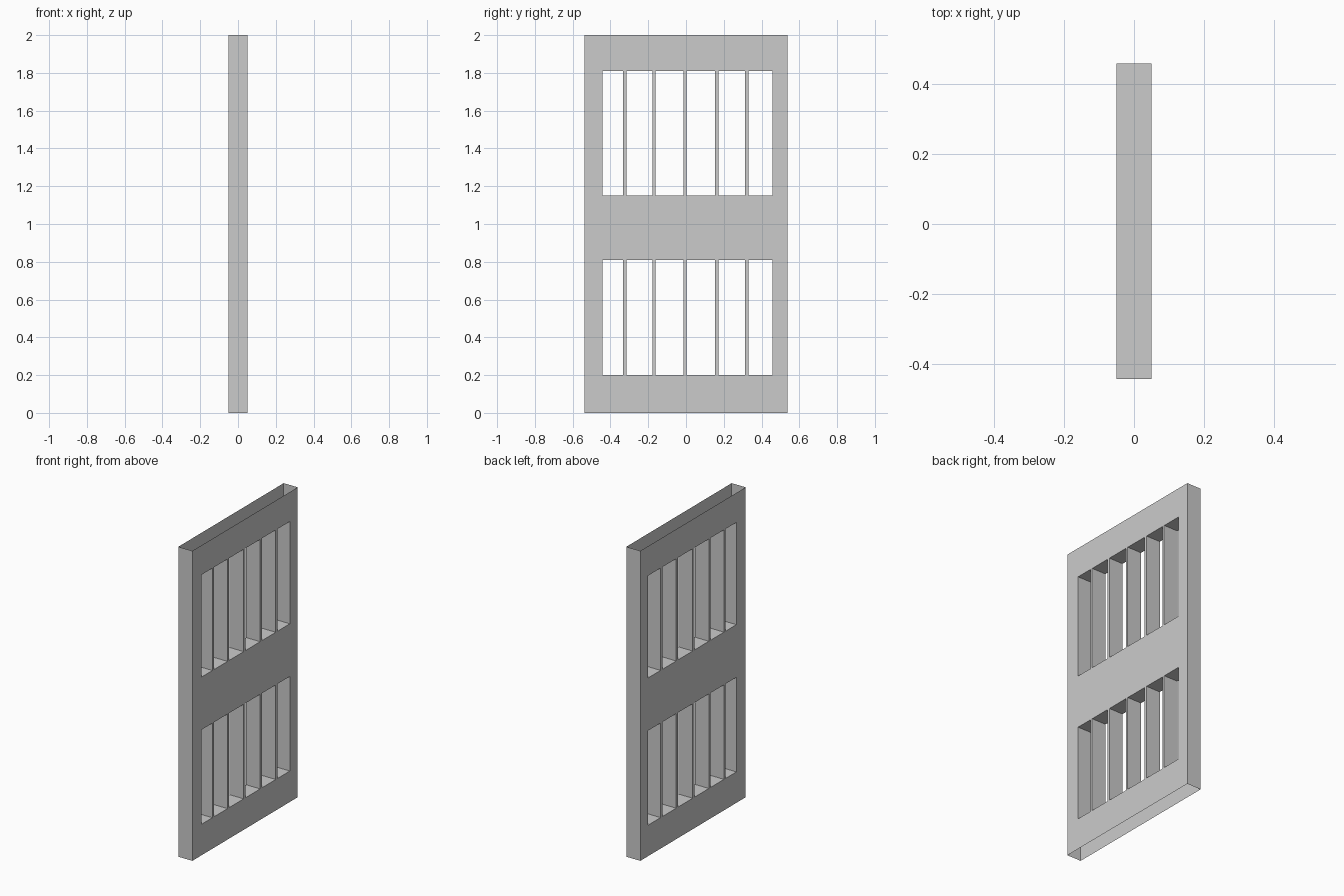
import bpy
import bmesh

if "Cube" in bpy.data.objects:
    bpy.data.objects.remove(bpy.data.objects["Cube"])

HEIGHT = 2.0
HALF_DEPTH = 0.05
HALF_WIDTH = 0.5375
Y_OPEN = (-0.442, 0.457)                     # side limits of both openings
Z_OPEN = ((0.20, 0.81), (1.15, 1.81))        # lower and upper opening
BAR_Y = (-0.324, -0.17, -0.005, 0.163, 0.322)
BAR_WIDTH = 0.017


def finish(bm, name):
    mesh = bpy.data.meshes.new(name)
    bm.to_mesh(mesh)
    bm.free()
    obj = bpy.data.objects.new(name, mesh)
    bpy.context.collection.objects.link(obj)
    return obj


def extruded_panel(name, ys, zs, holes=(), open_levels=()):
    """Grid panel in the YZ plane, extruded through x; faces at open_levels are removed."""
    bm = bmesh.new()
    grid = [[bm.verts.new((-HALF_DEPTH, y, z)) for z in zs] for y in ys]
    for i in range(len(ys) - 1):
        for j in range(len(zs) - 1):
            if (i, j) not in holes:
                bm.faces.new((grid[i][j], grid[i + 1][j],
                              grid[i + 1][j + 1], grid[i][j + 1]))
    ext = bmesh.ops.extrude_face_region(bm, geom=bm.faces[:], use_keep_orig=True)
    moved = [g for g in ext["geom"] if isinstance(g, bmesh.types.BMVert)]
    bmesh.ops.translate(bm, verts=moved, vec=(2 * HALF_DEPTH, 0, 0))
    bmesh.ops.recalc_face_normals(bm, faces=bm.faces[:])
    caps = [f for f in bm.faces
            if any(all(abs(v.co.z - z) < 1e-5 for v in f.verts) for z in open_levels)]
    bmesh.ops.delete(bm, geom=caps, context="FACES")
    return finish(bm, name)


# Hollow frame with two lined openings, open along its top and bottom edges
frame_z = [0.0, *Z_OPEN[0], *Z_OPEN[1], HEIGHT]
extruded_panel("frame", [-HALF_WIDTH, *Y_OPEN, HALF_WIDTH], frame_z,
               holes={(1, 1), (1, 3)}, open_levels=(0.0, HEIGHT))

# Thin vertical bars in each opening, flush with both sides of the frame
for label, (z0, z1) in zip(("lower", "upper"), Z_OPEN):
    for n, y in enumerate(BAR_Y, 1):
        extruded_panel(f"{label}_bar_{n}", [y - BAR_WIDTH / 2, y + BAR_WIDTH / 2],
                       [z0, z1], open_levels=(z0, z1))
